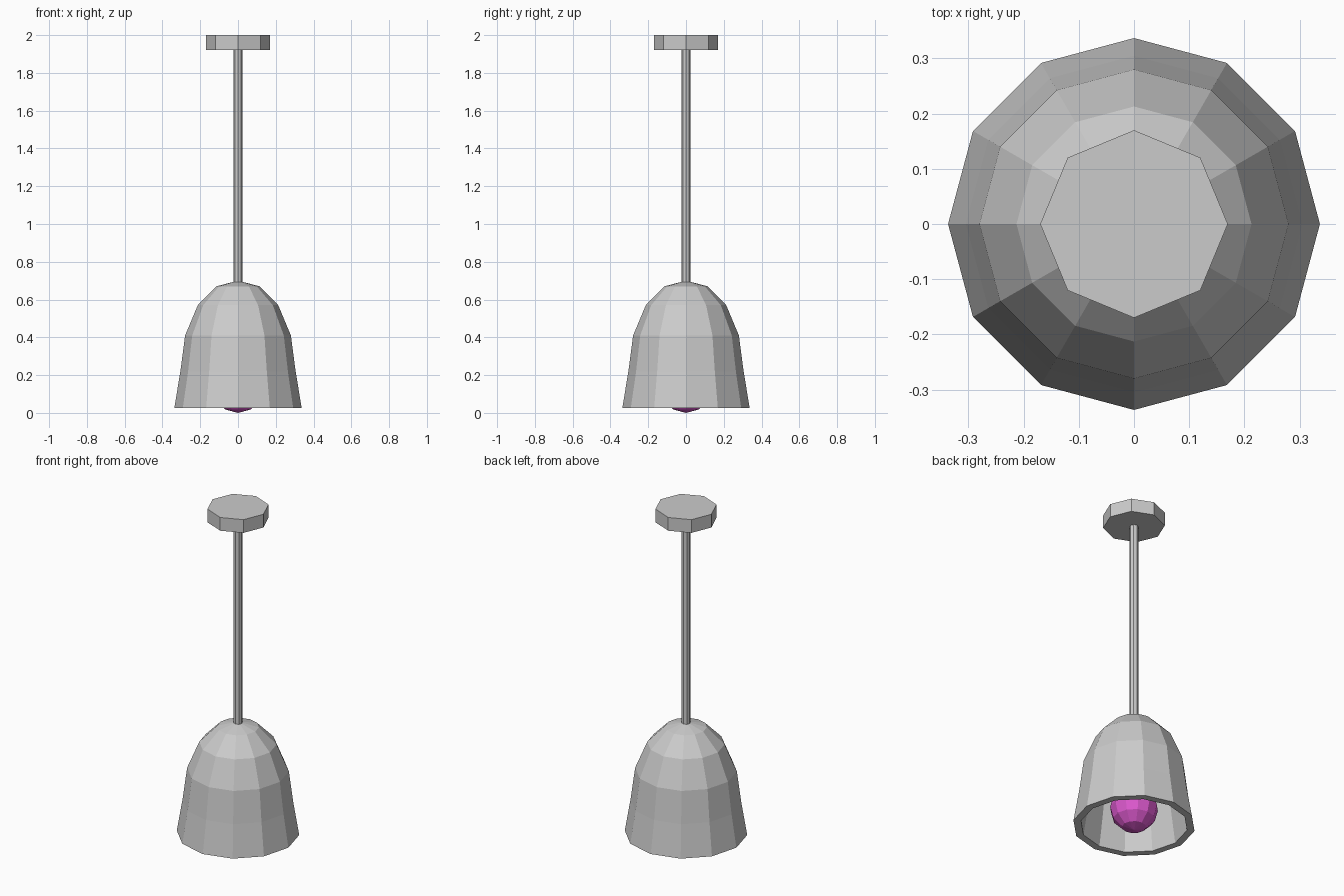
import bpy
import bmesh
from math import cos, sin, pi

cube = bpy.data.objects.get("Cube")
if cube:
    bpy.data.objects.remove(cube, do_unlink=True)


def make_material(name, rgb):
    mat = bpy.data.materials.new(name)
    mat.use_nodes = True
    mat.diffuse_color = (*rgb, 1)
    mat.node_tree.nodes["Principled BSDF"].inputs["Base Color"].default_value = (*rgb, 1)
    return mat


def revolve(name, profile, sides, mat):
    """Spin (radius, height) points around z; zero radius makes a pole."""
    bm = bmesh.new()
    rings = []
    for r, z in profile:
        count = sides if r > 0 else 1
        rings.append([bm.verts.new((r * cos(2 * pi * i / sides),
                                    r * sin(2 * pi * i / sides), z))
                      for i in range(count)])
    for low, high in zip(rings, rings[1:]):
        for i in range(sides):
            j = (i + 1) % sides
            if len(low) == 1:
                bm.faces.new((low[0], high[j], high[i]))
            elif len(high) == 1:
                bm.faces.new((low[i], low[j], high[0]))
            else:
                bm.faces.new((low[i], low[j], high[j], high[i]))
    # Cap open ends with flat polygons
    for ring in (rings[0], rings[-1]):
        if len(ring) > 1:
            bm.faces.new(ring)
    bmesh.ops.recalc_face_normals(bm, faces=bm.faces)
    mesh = bpy.data.meshes.new(name)
    bm.to_mesh(mesh)
    bm.free()
    mesh.materials.append(mat)
    obj = bpy.data.objects.new(name, mesh)
    bpy.context.collection.objects.link(obj)
    return obj


grey = make_material("metal grey", (0.6, 0.6, 0.6))
magenta = make_material("bulb magenta", (0.72, 0.1, 0.62))

# Ceiling plate and hanging rod
revolve("ceiling_plate", [(0.17, 1.92), (0.17, 2.0)], 8, grey)
revolve("hanging_rod", [(0.024, 0.25), (0.024, 1.93)], 8, grey)

# Bell shade: inner wall from the apex down, then outer wall back up
outer = [(0.337, 0.027), (0.305, 0.22), (0.28, 0.41),
         (0.213, 0.57), (0.115, 0.67), (0, 0.7)]
inner = [(0, 0.66), (0.098, 0.635), (0.182, 0.545),
         (0.24, 0.4), (0.265, 0.22), (0.295, 0.027)]
revolve("shade", inner + outer, 12, grey)

# Round bulb
radius, rows = 0.133, 6
arc = [(radius * sin(pi * k / rows) if 0 < k < rows else 0,
        radius * (1 - cos(pi * k / rows))) for k in range(rows + 1)]
revolve("bulb", arc, 12, magenta)
